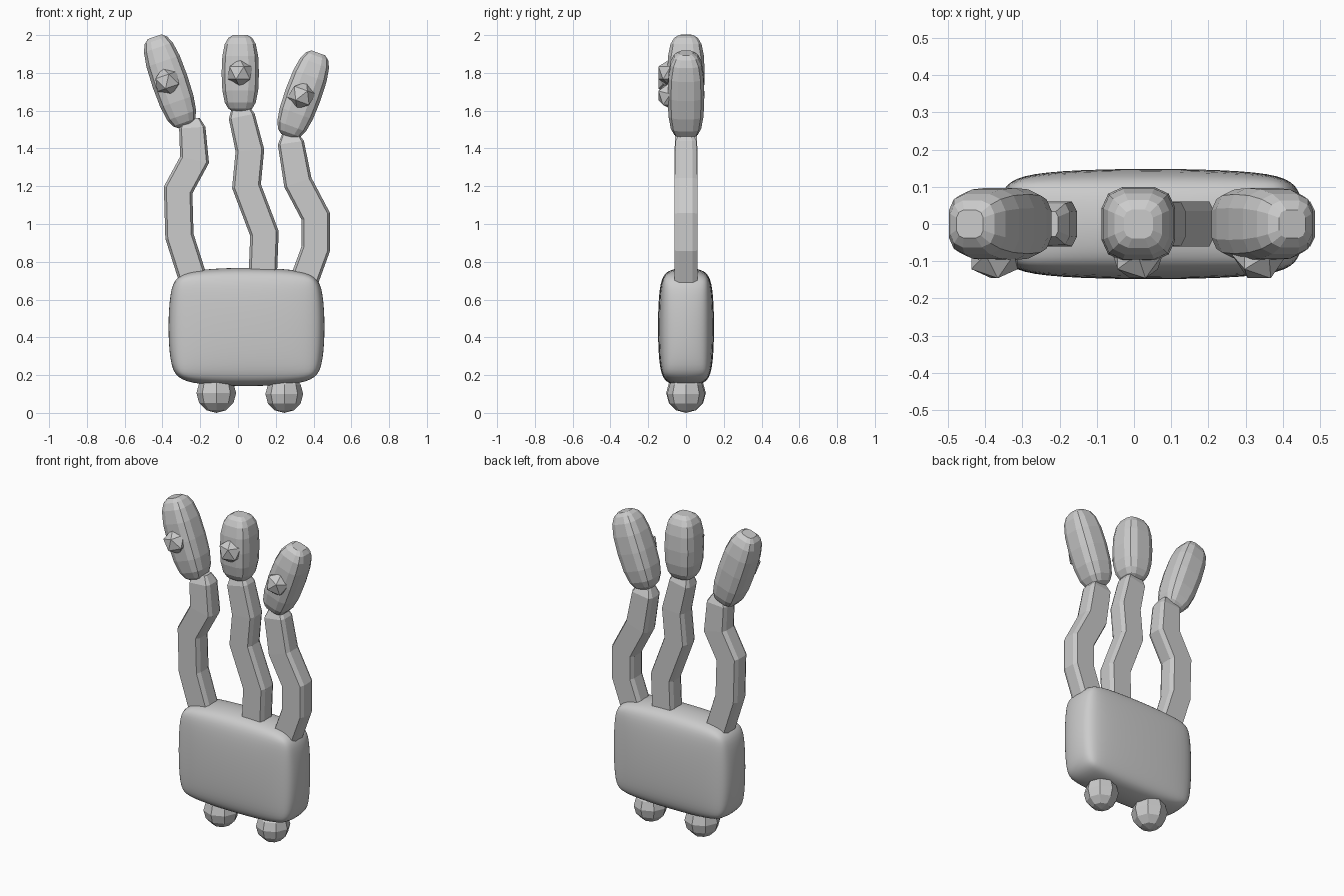
import bpy, bmesh, math
from mathutils import Vector, Matrix

if "Cube" in bpy.data.objects:
    bpy.data.objects.remove(bpy.data.objects["Cube"])


def finish(bm, name, smooth=False):
    bmesh.ops.recalc_face_normals(bm, faces=bm.faces[:])
    for f in bm.faces:
        f.smooth = smooth
    me = bpy.data.meshes.new(name)
    bm.to_mesh(me)
    bm.free()
    ob = bpy.data.objects.new(name, me)
    bpy.context.collection.objects.link(ob)
    return ob


def loft(name, path, scales, section):
    """Sweep a (side, depth) section along a path in the xz plane, with mitred joints."""
    pts = [Vector(p) for p in path]
    bm = bmesh.new()
    rings = []
    for i, p in enumerate(pts):
        a = (p - pts[max(i - 1, 0)]).normalized() if i else (pts[1] - p).normalized()
        b = (pts[i + 1] - p).normalized() if i < len(pts) - 1 else a
        t = (a + b).normalized()
        side = Vector((t.y, -t.x)) / max(t.dot(a), 0.5)
        s = scales[i]
        rings.append([bm.verts.new((p.x + side.x * u * s, v * s, p.y + side.y * u * s))
                      for u, v in section])
    n = len(section)
    for r, q in zip(rings, rings[1:]):
        for j in range(n):
            bm.faces.new((r[j], r[(j + 1) % n], q[(j + 1) % n], q[j]))
    bm.faces.new(rings[0])
    bm.faces.new(rings[-1])
    return finish(bm, name)


# Body: softened block
bm = bmesh.new()
bmesh.ops.create_cube(bm, size=1)
bmesh.ops.scale(bm, vec=(0.84, 0.52, 0.64), verts=bm.verts)
bmesh.ops.bevel(bm, geom=bm.edges[:], offset=0.09, segments=1, affect='EDGES')
bmesh.ops.scale(bm, vec=(1, 0.305 / 0.52, 1), verts=bm.verts)
bmesh.ops.translate(bm, vec=(0.045, 0, 0.455), verts=bm.verts)
body = finish(bm, "body", True)
sub = body.modifiers.new("soften", 'SUBSURF')
sub.levels = sub.render_levels = 3

# Feet: faceted balls
for name, x, r in (("left_foot", -0.115, 0.105), ("right_foot", 0.245, 0.1)):
    bm = bmesh.new()
    bmesh.ops.create_uvsphere(bm, u_segments=8, v_segments=6, radius=r,
                              matrix=Matrix.Translation((x, 0, r)))
    finish(bm, name)

# Stalks: bent square tubes with chamfered corners
stalk_section = [(0.075, -0.035), (0.075, 0.035), (0.062, 0.06), (-0.062, 0.06),
                 (-0.075, 0.035), (-0.075, -0.035), (-0.062, -0.06), (0.062, -0.06)]
stalks = {
    "left_stalk": [(-0.235, 0.70), (-0.31, 0.935), (-0.317, 1.18), (-0.23, 1.34),
                   (-0.242, 1.51), (-0.245, 1.56)],
    "middle_stalk": [(0.13, 0.70), (0.14, 0.95), (0.045, 1.20), (0.063, 1.39),
                     (0.02, 1.57), (0.01, 1.63)],
    "right_stalk": [(0.35, 0.70), (0.412, 0.87), (0.412, 1.04), (0.317, 1.22),
                    (0.28, 1.43), (0.275, 1.48)],
}
for name, path in stalks.items():
    loft(name, path, [1, 1, 1, 1, 0.93, 0.55], stalk_section)


# Heads: faceted rounded-square capsules, each with one eye
def rounded_square(r, n=12, power=0.62):
    out = []
    for i in range(n):
        a = math.tau * (i + 0.5) / n
        c, s = math.cos(a), math.sin(a)
        out.append((r * math.copysign(abs(c) ** power, c), r * math.copysign(abs(s) ** power, s)))
    return out


profile = [(-1, 0.4), (-0.92, 0.66), (-0.76, 0.85), (-0.45, 0.98), (0, 1.02),
           (0.45, 0.98), (0.76, 0.85), (0.92, 0.66), (1, 0.4)]
for side, x, z, length, tilt, r, eye in (
        ("left", -0.36, 1.755, 0.50, -19, 0.097, (-0.375, 1.755)),
        ("middle", 0.012, 1.798, 0.405, 0, 0.099, (0.01, 1.80)),
        ("right", 0.345, 1.685, 0.47, 20, 0.097, (0.337, 1.68))):
    dx, dz = math.sin(math.radians(tilt)), math.cos(math.radians(tilt))
    path = [(x + dx * t * length / 2, z + dz * t * length / 2) for t, _ in profile]
    loft(side + "_head", path, [s for _, s in profile], rounded_square(r))
    bm = bmesh.new()
    bmesh.ops.create_icosphere(bm, subdivisions=1, radius=0.075,
                               matrix=Matrix.Translation((eye[0], -0.082, eye[1]))
                               @ Matrix.Rotation(math.radians(tilt), 4, 'Y'))
    finish(bm, side + "_eye")
